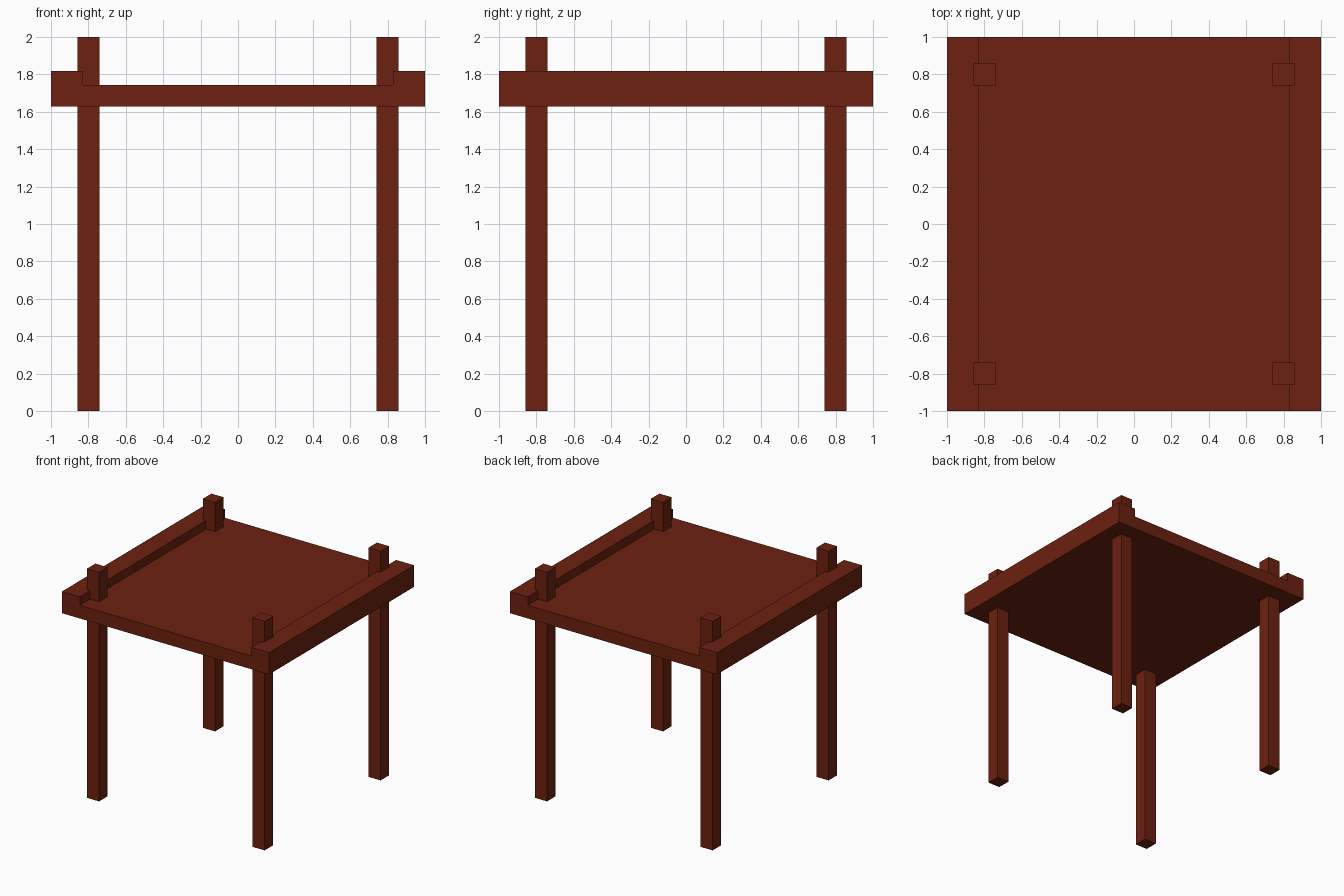
import bpy
import bmesh

if "Cube" in bpy.data.objects:
    bpy.data.objects.remove(bpy.data.objects["Cube"])

wood = bpy.data.materials.new("dark red wood")
wood.diffuse_color = (0.15, 0.015, 0.005, 1.0)
wood.use_nodes = True
wood.node_tree.nodes["Principled BSDF"].inputs["Base Color"].default_value = wood.diffuse_color


def make_object(name, bm):
    bmesh.ops.recalc_face_normals(bm, faces=bm.faces)
    mesh = bpy.data.meshes.new(name)
    bm.to_mesh(mesh)
    bm.free()
    mesh.materials.append(wood)
    obj = bpy.data.objects.new(name, mesh)
    bpy.context.collection.objects.link(obj)
    return obj


# Tabletop: U-shaped profile with raised side rails, extruded front to back
BOTTOM, DECK, RAIL, INNER = 1.628, 1.743, 1.818, 0.828
half = [(1, BOTTOM), (1, RAIL), (INNER, RAIL), (INNER, DECK)]
profile = half + [(-x, z) for x, z in reversed(half)]
bm = bmesh.new()
face = bm.faces.new([bm.verts.new((x, -1, z)) for x, z in profile])
result = bmesh.ops.extrude_face_region(bm, geom=[face], use_keep_orig=True)
moved = [v for v in result["geom"] if isinstance(v, bmesh.types.BMVert)]
bmesh.ops.translate(bm, verts=moved, vec=(0, 2, 0))
make_object("tabletop_with_rails", bm)

# Square legs running through the tabletop and ending above the rails
for y, depth in ((-0.8, "front"), (0.8, "back")):
    for x, side in ((-0.8, "left"), (0.8, "right")):
        bm = bmesh.new()
        bmesh.ops.create_cube(bm, size=1)
        bmesh.ops.scale(bm, verts=bm.verts, vec=(0.118, 0.118, 2))
        bmesh.ops.translate(bm, verts=bm.verts, vec=(x, y, 1))
        make_object(f"{depth}_{side}_leg", bm)
